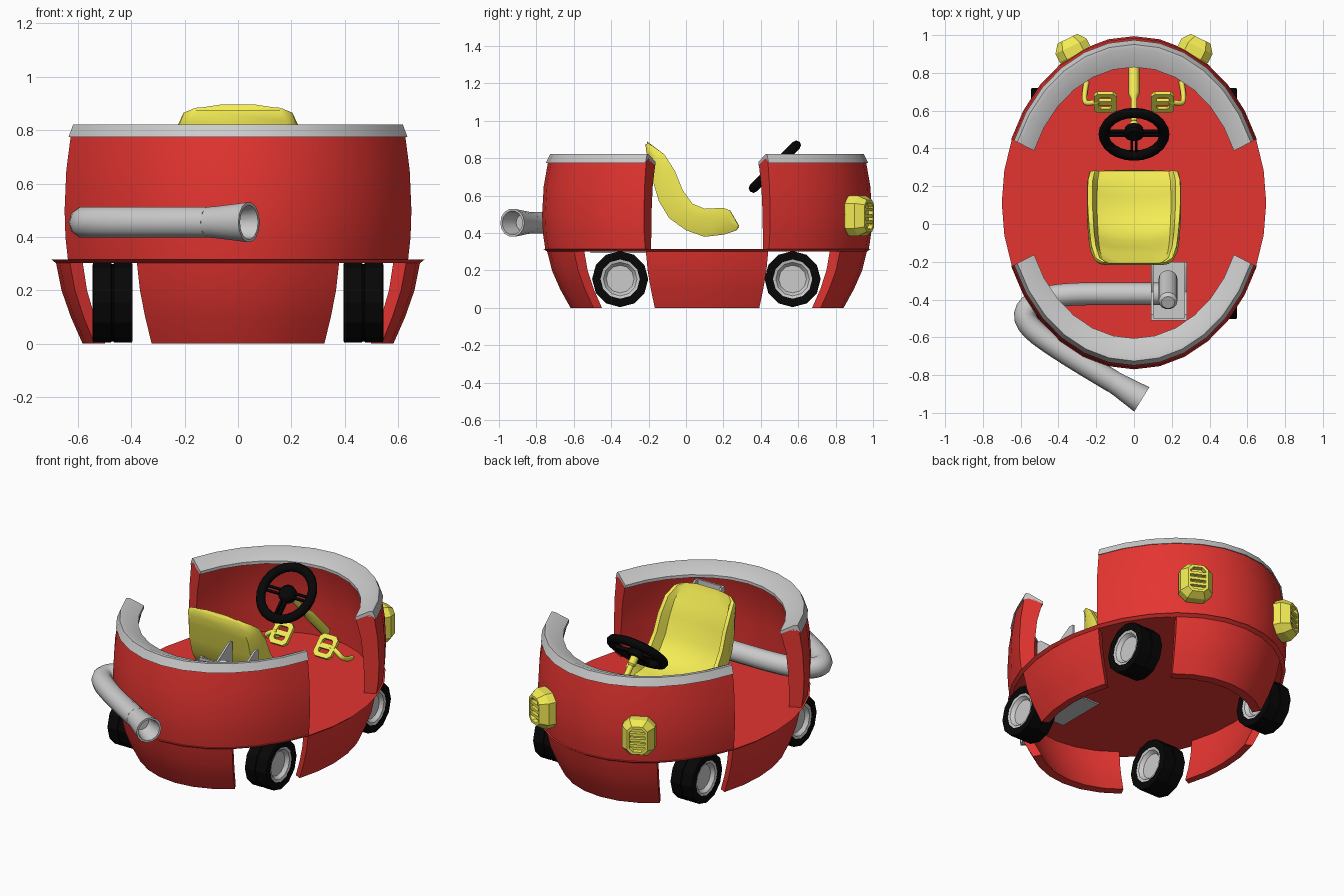
import bpy, bmesh
from math import sin, cos, pi, radians
from mathutils import Matrix, Vector

if "Cube" in bpy.data.objects:
    bpy.data.objects.remove(bpy.data.objects["Cube"])


def material(name, rgb):
    m = bpy.data.materials.new(name)
    m.diffuse_color = (*rgb, 1)
    m.use_nodes = True
    m.node_tree.nodes["Principled BSDF"].inputs["Base Color"].default_value = m.diffuse_color
    return m


RED = material("red", (0.78, 0.035, 0.03))
YELLOW = material("yellow", (0.9, 0.84, 0.09))
BLACK = material("black", (0.002, 0.002, 0.002))
GREY = None


def loft(name, rings, mat, frame=Matrix(), loop=False, angle=32):
    """Skin a list of equal closed rings; capped unless the rings loop."""
    bm = bmesh.new()
    vs = [[bm.verts.new(p) for p in r] for r in rings]
    n = len(rings[0])
    for i in range(len(vs) if loop else len(vs) - 1):
        a, b = vs[i], vs[(i + 1) % len(vs)]
        for j in range(n):
            k = (j + 1) % n
            bm.faces.new((a[j], a[k], b[k], b[j]))
    if not loop:
        bm.faces.new(vs[0])
        bm.faces.new(vs[-1])
    bmesh.ops.remove_doubles(bm, verts=bm.verts, dist=1e-5)
    bmesh.ops.recalc_face_normals(bm, faces=bm.faces)
    me = bpy.data.meshes.new(name)
    bm.to_mesh(me)
    bm.free()
    ob = bpy.data.objects.new(name, me)
    bpy.context.collection.objects.link(ob)
    ob.matrix_world = frame
    if mat:
        me.materials.append(mat)
    bpy.ops.object.select_all(action='DESELECT')
    ob.select_set(True)
    bpy.context.view_layer.objects.active = ob
    bpy.ops.object.shade_smooth_by_angle(angle=radians(angle))
    return ob


def aim(origin, direction):
    q = Vector(direction).to_track_quat('Z', 'Y')
    return Matrix.Translation(origin) @ q.to_matrix().to_4x4()


def lathe(name, prof, mat, frame, n=16, loop=False, angle=32):
    rings = [[(r * cos(2 * pi * i / n), r * sin(2 * pi * i / n), h)
              for i in range(n)] for r, h in prof]
    return loft(name, rings, mat, frame, loop, angle)


def box(name, size, center, mat, frame=Matrix()):
    x, y, z = (s / 2 for s in size)
    rings = [[(-x, -y, h), (x, -y, h), (x, y, h), (-x, y, h)] for h in (-z, z)]
    return loft(name, rings, mat, frame @ Matrix.Translation(center))


def octagon(w, h, c):
    return [(w, h - c), (w - c, h), (c - w, h), (-w, h - c),
            (-w, c - h), (c - w, -h), (w - c, -h), (w, c - h)]


def tube(name, pts, r, mat):
    cu = bpy.data.curves.new(name, 'CURVE')
    cu.dimensions = '3D'
    cu.bevel_depth, cu.bevel_resolution, cu.use_fill_caps = r, 3, True
    cu.resolution_u = 4
    sp = cu.splines.new('NURBS')
    sp.points.add(len(pts) - 1)
    for p, c in zip(sp.points, pts):
        p.co = (*c, 1)
    sp.use_endpoint_u, sp.order_u = True, 3
    ob = bpy.data.objects.new(name, cu)
    bpy.context.collection.objects.link(ob)
    if mat:
        cu.materials.append(mat)


# Elliptical body bands: profile of (scale, z) swept in 11.25 degree steps
A, B, CY, STEP = 0.70, 0.8775, 0.1125, radians(11.25)


def ellipse(s, z, i):
    return (A * s * cos(i * STEP), CY + B * s * sin(i * STEP), z)


def band(name, prof, i0, i1, mat):
    loft(name, [[ellipse(s, z, i) for s, z in prof] for i in range(i0, i1 + 1)], mat)


wall = [(0.985, 0.31), (1.0, 0.4), (1.005, 0.5), (0.995, 0.65), (0.968, 0.785),
        (0.93, 0.8), (0.825, 0.765), (0.865, 0.65), (0.885, 0.5), (0.89, 0.31)]
rim = [(0.982, 0.775), (0.955, 0.822), (0.93, 0.822), (0.818, 0.78), (0.818, 0.762), (0.93, 0.79)]
skirt = [(0.975, 0.305), (0.945, 0.2), (0.895, 0.1), (0.832, 0),
         (0.77, 0), (0.83, 0.1), (0.875, 0.2), (0.9, 0.305)]
for side, i in (("rear", 2), ("front", 18)):
    band(side + "_wall", wall, i, i + 12, RED)
    band(side + "_rim", rim, i, i + 12, GREY)
for side, i, j in (("right", -2, 2), ("rear", 5, 11), ("left", 14, 18), ("front", 21, 27)):
    band(side + "_skirt", skirt, i, j, RED)
loft("floor", [[ellipse(s, z, i) for i in range(32)] for s, z in ((0.975, 0.302), (1.0, 0.316))], RED)

# Wheels
half_tyre = [(0.105, -0.071), (0.142, -0.075), (0.15, -0.072), (0.15, -0.006), (0.145, -0.003)]
half_hub = [(0, -0.045), (0.074, -0.045), (0.09, -0.066), (0.108, -0.071)]
for sx in (-1, 1):
    for y in (-0.352, 0.57):
        f = aim((0.47 * sx, y, 0.154), (sx, 0, 0))
        for nm, p, m in (("tyre", half_tyre, BLACK), ("hub", half_hub, GREY)):
            lathe(nm, p + [(r, -h) for r, h in reversed(p)], m, f, 12, nm == "tyre", 25)

# Headlights with a recessed grille
for sx in (-1, 1):
    f = (Matrix.Translation((0.322 * sx, 0.918, 0.492)) @ Matrix.Rotation(radians(-26 * sx), 4, 'Z'))
    prof = [(0.072, 0.085, -0.07), (0.092, 0.108, -0.025), (0.092, 0.108, 0.025),
            (0.058, 0.085, 0.07), (0.045, 0.07, 0.07), (0.042, 0.067, 0.045)]
    loft("headlight", [[(x, d, z) for x, z in octagon(w, h, w * 0.45)] for w, h, d in prof],
         YELLOW, f, angle=15)
    for k in (-1, 0, 1):
        box("headlight_slat", (0.09, 0.025, 0.017), (0, 0.055, k * 0.034), YELLOW, f)

# Seat: rim edge (y, z), back edge (y, z), half width, crown (y, z) at the middle
seat = [(-.202, .88, -.217, .87, .17, 0, .025),
        (-.178, .865, -.212, .83, .208, 0, .01),
        (-.115, .82, -.192, .76, .23, 0, 0), (-.058, .73, -.175, .67, .238, 0, 0),
        (-.018, .63, -.145, .57, .242, 0, 0), (.035, .557, -.09, .48, .246, 0, 0),
        (.1, .53, 0, .415, .25, 0, 0), (.2, .535, .1, .38, .25, 0, 0),
        (.235, .52, .2, .392, .248, .01, 0), (.28, .44, .268, .415, .235, .014, 0)]
cut = [(.88, 0), (1, .6), (.98, 1), (.88, 1), (.78, .6), (.4, .45)]
cut += [(-x, t) for x, t in reversed(cut)]
loft("seat", [[(x * w, by + (ry - by) * t + cy * (1 - x * x), bz + (rz - bz) * t + cz * (1 - x * x))
               for x, t in cut] for ry, rz, by, bz, w, cy, cz in seat], YELLOW, angle=40)

# Steering wheel and column
sf = Matrix.Translation((0, 0.475, 0.755)) @ Matrix.Rotation(radians(45), 4, 'X')
lathe("steering_wheel", [(0.16 + 0.028 * cos(k * pi / 4), 0.026 * sin(k * pi / 4))
                         for k in range(8)], BLACK, sf, 24, True, 60)
lathe("steering_hub", [(0.05, -0.035), (0.052, 0), (0.04, 0.012)], BLACK, sf, 16)
for a in (0, 180, 270):
    r = sf @ Matrix.Rotation(radians(a), 4, 'Z')
    for s in (-1, 1):
        box("spoke_bar", (0.13, 0.013, 0.02), (0.09, 0.013 * s, -0.008), BLACK, r)
lathe("steering_column", [(0.024, -0.03), (0.024, -0.08), (0.017, -0.09), (0.017, -0.27),
                          (0.028, -0.3), (0.028, -0.54)], YELLOW, sf, 12)

# Pedals
for sx in (-1, 1):
    f = Matrix.Translation((0.152 * sx, 0.645, 0.4)) @ Matrix.Rotation(radians(45), 4, 'X')
    loft("pedal", [[(x, y, h) for x, y in octagon(w, l, c)] for w, l, c, h in
                   ((.061, .07, .02, -.011), (.061, .07, .02, .011),
                    (.034, .042, .01, .011), (.034, .042, .01, -.011))], YELLOW, f, True)
    box("pedal_bar", (0.08, 0.032, 0.02), (0, 0, 0), YELLOW, f)
    tube("pedal_arm", [(.25 * sx, .755, .315), (.262 * sx, .7, .33), (.262 * sx, .64, .36),
                       (.23 * sx, .64, .39), (.185 * sx, .648, .405)], 0.014, YELLOW)

# Engine housing behind the seat, open on top
box("housing_base", (0.19, 0.31, 0.035), (0.185, -0.355, 0.312), GREY)
box("housing_plate", (0.19, 0.012, 0.46), (0.185, -0.504, 0.53), GREY)
for x in (0.09, 0.268):
    side = [(-0.2, 0.3), (-0.2, 0.74), (-0.23, 0.74), (-0.36, 0.66), (-0.48, 0.76), (-0.51, 0.76), (-0.51, 0.3)]
    loft("housing_side", [[(x + d, y, z) for y, z in side] for d in (0, 0.012)], GREY)
lathe("engine_pipe", [(0.05, 0), (0.05, 0.27), (0.035, 0.29)], GREY,
      aim((0.18, -0.29, 0.44), (0, -0.12, 0.25)), 14)

# Exhaust pipe with a hollow flared tip
tube("exhaust_pipe", [(.18, -.37, .455), (-.1, -.37, .455), (-.36, -.37, .455), (-.53, -.4, .455),
                      (-.6, -.5, .455), (-.45, -.635, .455), (-.11, -.835, .455)], 0.06, GREY)
lathe("exhaust_tip", [(0.058, 0), (0.061, 0.05), (0.076, 0.19), (0.064, 0.19),
                      (0.045, 0.08), (0, 0.08)], GREY, aim((-0.12, -0.828, 0.455), (0.85, -0.53, 0)), 14)
